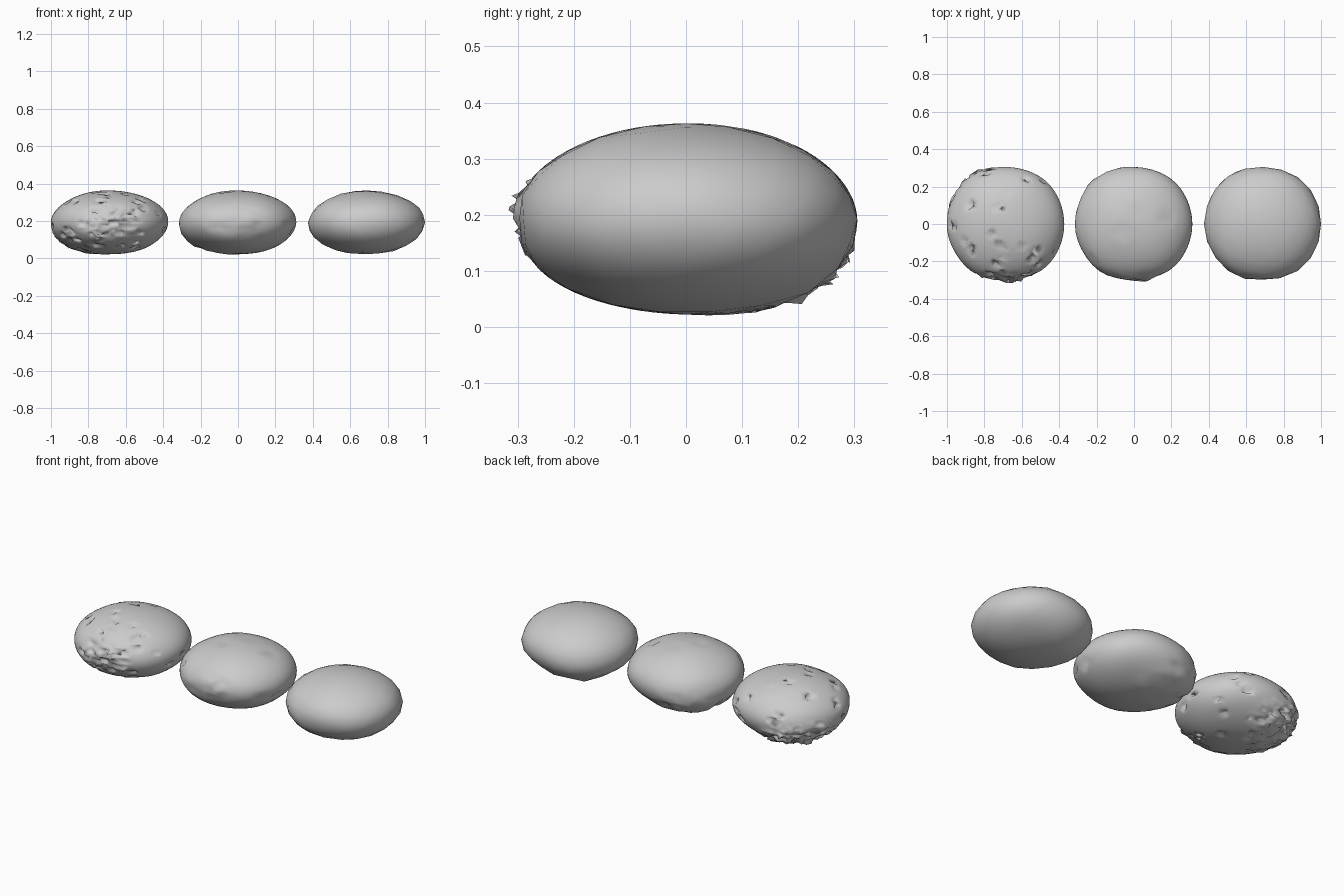
import bpy
import bmesh
import math
import random
from mathutils import Vector

if "Cube" in bpy.data.objects:
    bpy.data.objects.remove(bpy.data.objects["Cube"], do_unlink=True)

stone = bpy.data.materials.new("stone_grey")
stone.use_nodes = True
grey = (0.6, 0.6, 0.6, 1)
stone.diffuse_color = grey
stone.node_tree.nodes["Principled BSDF"].inputs["Base Color"].default_value = grey

RADII = Vector((0.312, 0.306, 0.170))
LIP = Vector((-0.55, 0.55, -0.63)).normalized()   # ragged lower back corner
FRONT = Vector((0, -1, 0))                        # creased front pole


def mask(d, axis, spread):
    """1 on the axis, fading to 0 at the spread angle."""
    return max(0.0, 1 - d.angle(axis) / spread)


def random_direction(rng):
    return Vector([rng.gauss(0, 1) for _ in range(3)]).normalized()


def pebble(name, x, detail, rough, chips, seed):
    rng = random.Random(seed)
    bm = bmesh.new()
    bmesh.ops.create_icosphere(bm, subdivisions=detail, radius=1)
    chip_axes = [random_direction(rng) for _ in range(chips)]
    for v in bm.verts:
        d = v.co.normalized()
        lip = mask(d, LIP, 0.85)
        front = mask(d, FRONT, 0.6)
        # soft lumps over the whole stone
        r = 1.004 + 0.012 * math.sin(5 * d.x + 2 * d.z + 1) * math.cos(4 * d.y - d.z)
        # ragged lip
        r += lip * (0.08 + rough * rng.uniform(-0.5, 0.7))
        # radial creases meeting at the front pole
        around = math.atan2(d.z, d.x)
        r -= rough * 0.35 * min(front, 0.5) * (1 + math.sin(11 * around))
        co = d * r
        # small torn chips
        if any(d.angle(axis) < 0.07 for axis in chip_axes):
            co += random_direction(rng) * 0.05 - d * 0.04
        # torn flakes around the lip and the front pole
        if rng.random() < 0.6 * max(lip, front):
            co += random_direction(rng) * rough * 0.45
        v.co = (x + co.x * RADII.x, co.y * RADII.y, max(0, 0.192 + co.z * RADII.z))
        v.co.x = max(-1, min(1, v.co.x))
    mesh = bpy.data.meshes.new(name)
    bm.to_mesh(mesh)
    bm.free()
    mesh.materials.append(stone)
    for face in mesh.polygons:
        face.use_smooth = True
    obj = bpy.data.objects.new(name, mesh)
    bpy.context.collection.objects.link(obj)


# three stones, from rough and detailed to plain and simple
pebble("rough_stone", -0.685, 5, 0.14, 60, 3)
pebble("worn_stone", 0.0, 4, 0.10, 14, 5)
pebble("plain_stone", 0.69, 3, 0.05, 3, 8)
